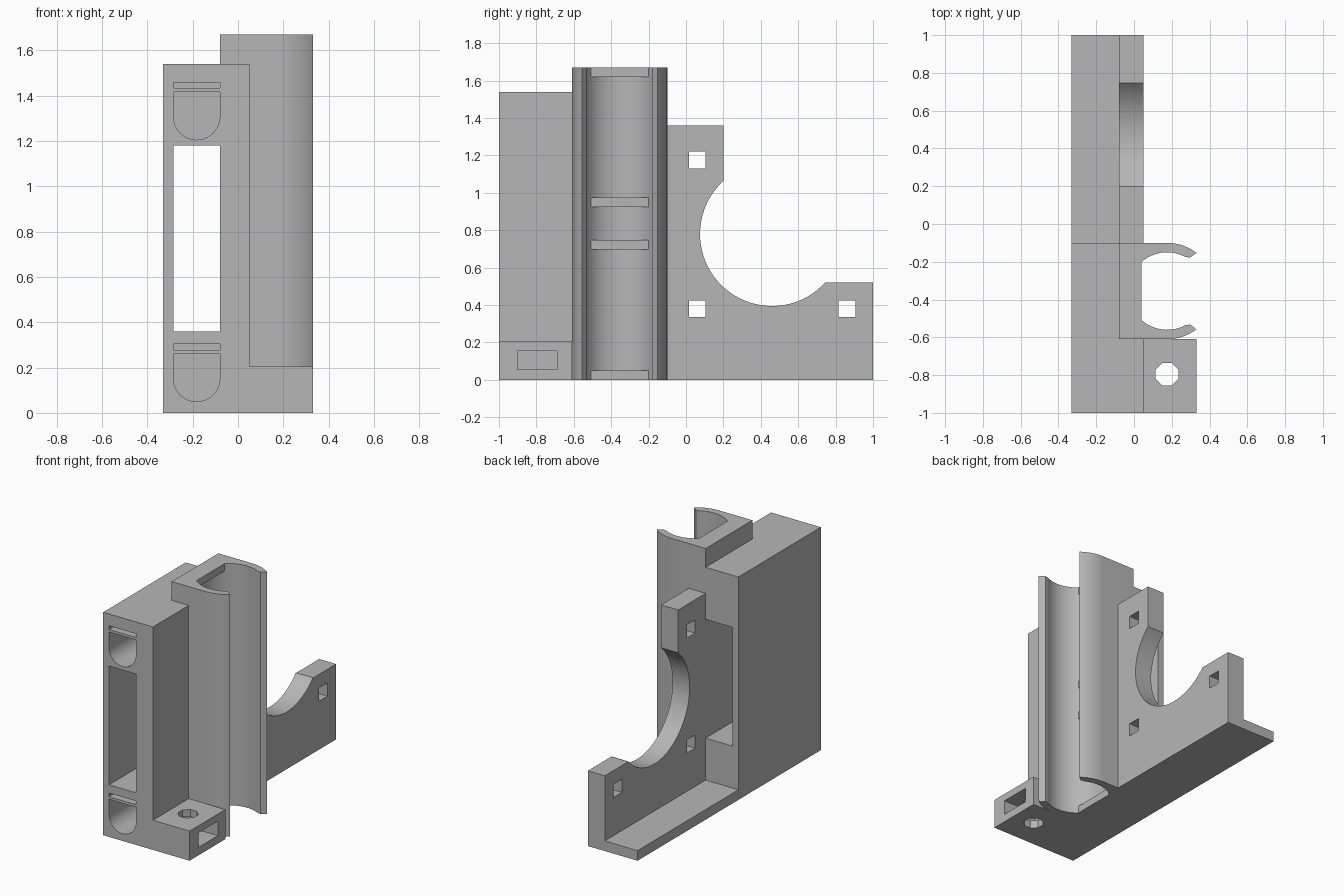
import bpy, bmesh
from math import cos, sin, radians
from mathutils import Vector

cube = bpy.data.objects.get("Cube")
if cube:
    bpy.data.objects.remove(cube, do_unlink=True)

grey = bpy.data.materials.new("plain grey")
grey.use_nodes = True
colour = (0.47, 0.47, 0.47, 1)
grey.diffuse_color = colour
grey.node_tree.nodes["Principled BSDF"].inputs["Base Color"].default_value = colour


def arc(cx, cy, r, start, end, n=24):
    angles = [radians(start + (end - start) * i / n) for i in range(n + 1)]
    return [(cx + r * cos(a), cy + r * sin(a)) for a in angles]


def rect(a0, a1, b0, b1):
    return [(a0, b0), (a1, b0), (a1, b1), (a0, b1)]


def prism(name, points, axis, low, high):
    """Extrude a 2D profile along an axis; profile is given in the other two axes."""
    place = {"x": lambda a, b, c: (c, a, b),
             "y": lambda a, b, c: (a, c, b),
             "z": lambda a, b, c: (a, b, c)}[axis]
    bm = bmesh.new()
    face = bm.faces.new([bm.verts.new(place(a, b, low)) for a, b in points])
    grown = bmesh.ops.extrude_face_region(bm, geom=[face])["geom"]
    shift = Vector(place(0, 0, high - low))
    bmesh.ops.translate(bm, verts=[v for v in grown if isinstance(v, bmesh.types.BMVert)], vec=shift)
    bmesh.ops.recalc_face_normals(bm, faces=bm.faces)
    mesh = bpy.data.meshes.new(name)
    bm.to_mesh(mesh)
    bm.free()
    mesh.materials.append(grey)
    obj = bpy.data.objects.new(name, mesh)
    bpy.context.collection.objects.link(obj)
    return obj


def activate(obj):
    bpy.ops.object.select_all(action="DESELECT")
    obj.select_set(True)
    bpy.context.view_layer.objects.active = obj


def cut(obj, *cutter_args):
    cutter = prism("cutter", *cutter_args)
    cutter.hide_render = True
    mod = obj.modifiers.new("cut", "BOOLEAN")
    mod.operation, mod.solver, mod.object = "DIFFERENCE", "EXACT", cutter
    activate(obj)
    bpy.ops.object.modifier_apply(modifier=mod.name)
    bpy.data.objects.remove(cutter, do_unlink=True)


# Main block, tucked slightly into the back of the clip
block = prism("main_block", [(-.33, -1), (.05, -1), (.05, -.61), (-.05, -.61),
                             (-.05, -.1), (-.33, -.1)], "z", 0, 1.54)
# Through window, then a round-bottomed pocket and slot at each end
cut(block, rect(-.285, -.08, .36, 1.18), "y", -1.1, 0)
for base in (.05, 1.205):
    pocket = arc(-.1825, base + .1025, .1025, 180, 360) + [(-.08, base + .21), (-.285, base + .21)]
    cut(block, pocket, "y", -1.1, -.5)
    cut(block, rect(-.285, -.08, base + .228, base + .253), "y", -1.1, -.5)

# Screw foot with side nut pocket and octagonal hole
foot = prism("screw_foot", rect(.05, .33, -1, -.61), "z", 0, .205)
cut(foot, rect(-.9, -.69, .055, .155), "x", .075, .4)
cut(foot, arc(.175, -.795, .065, 22.5, 337.5, 7), "z", -.1, .3)

# Open tube clip
CX, CY = .175, -.355
profile = ([(-.08, -.61)] + arc(CX, CY, .255, -90, -52.5, 12)
           + [(.297, -.532)] + arc(CX, CY, .205, -62, -298, 48)
           + [(.297, -.178)] + arc(CX, CY, .255, 52.5, 90, 12) + [(-.08, -.1)])
clip = prism("tube_clip", profile, "z", 0, 1.67)

# Flat-fronted ridges inside the clip
for i, z in enumerate((0, .697, .925, 1.62)):
    prism(f"clip_ridge_{i + 1}", arc(CX, CY, .207, 131, 229), "z", z, z + .05)

# Mounting wall with round cutout and square holes
wall = prism("mounting_wall", [(-.1, 0), (1, 0), (1, .52), (.745, .52)]
             + arc(.46, .78, .385, -42, -227.5, 40) + [(.2, 1.36), (-.1, 1.36)],
             "x", -.08, .05)
for y, z in ((.06, 1.175), (.06, .38), (.86, .38)):
    cut(wall, rect(y - .045, y + .045, z - .045, z + .045), "x", -.2, .2)

# Base ledge beside the wall
prism("base_ledge", rect(-.33, -.08, -.1, 1), "z", 0, .07)

# Smooth curved walls, keep corners sharp
for obj in (block, clip, wall):
    activate(obj)
    bpy.ops.object.shade_smooth_by_angle(angle=radians(25))
